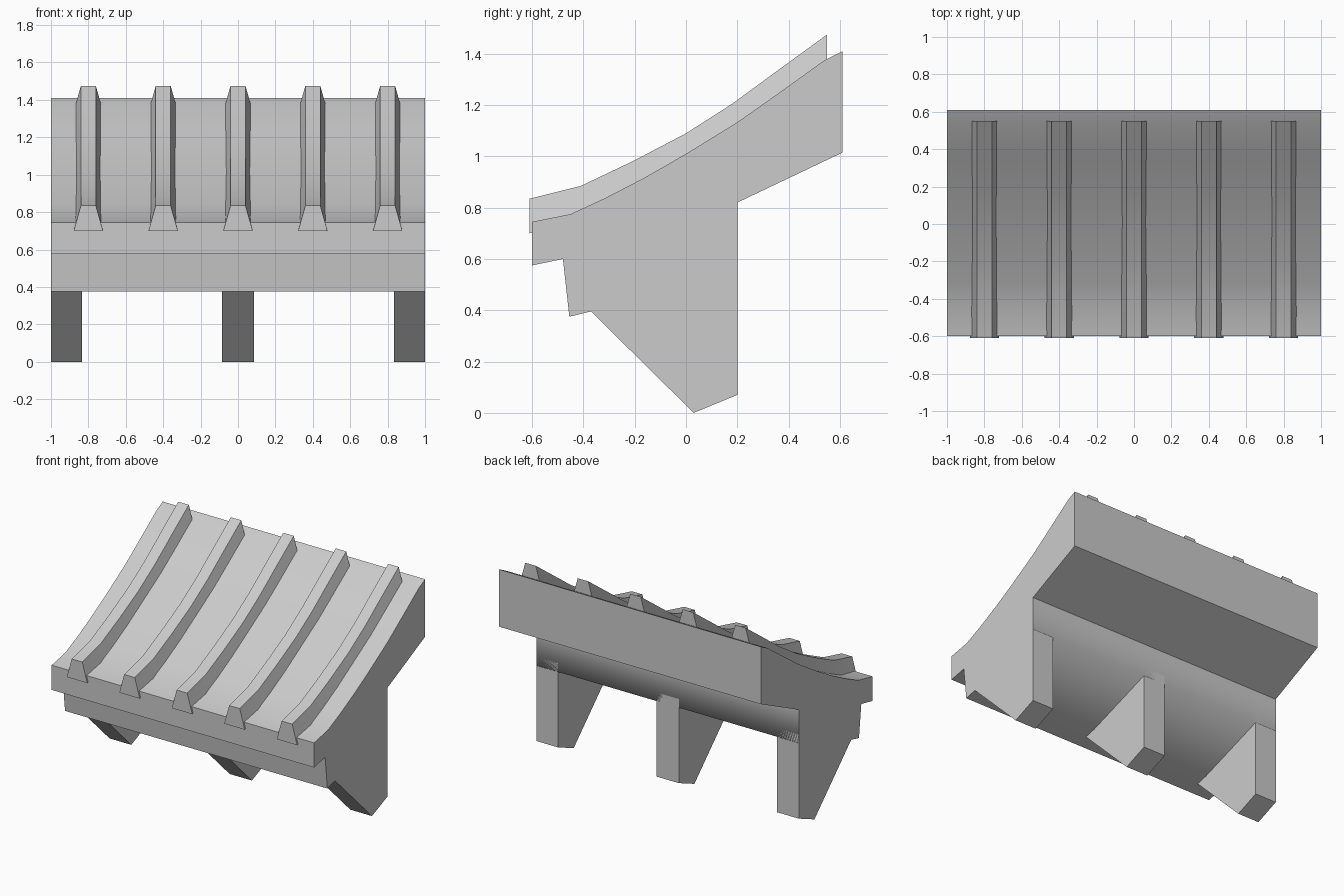
import bpy, bmesh, math

cube = bpy.data.objects.get("Cube")
if cube:
    bpy.data.objects.remove(cube, do_unlink=True)

grey = bpy.data.materials.new("plain grey")
grey.use_nodes = True
colour = (0.6, 0.6, 0.6, 1)
grey.diffuse_color = colour
grey.node_tree.nodes["Principled BSDF"].inputs["Base Color"].default_value = colour


def loft(name, sections, soft=()):
    """Join equal-length rings of points, cap both ends, smooth the gentle edges."""
    bm = bmesh.new()
    rings = [[bm.verts.new(p) for p in ring] for ring in sections]
    n = len(rings[0])
    for a, b in zip(rings, rings[1:]):
        for i in range(n):
            j = (i + 1) % n
            bm.faces.new((a[i], a[j], b[j], b[i]))
    bm.faces.new(rings[0])
    bm.faces.new(rings[-1][::-1])
    bmesh.ops.recalc_face_normals(bm, faces=bm.faces)
    for f in bm.faces:
        f.smooth = True
    for e in bm.edges:
        softened = all(v in [r[k] for r in rings for k in soft] for v in e.verts)
        e.smooth = softened or e.calc_face_angle(math.pi) < math.radians(25)
    mesh = bpy.data.meshes.new(name)
    bm.to_mesh(mesh)
    bm.free()
    mesh.materials.append(grey)
    ob = bpy.data.objects.new(name, mesh)
    bpy.context.collection.objects.link(ob)
    return ob


def extrude_x(name, profile, x0, x1, soft=()):
    return loft(name, [[(x, y, z) for y, z in profile] for x in (x0, x1)], soft)


# Roof body: curved top, front lip, rear overhang, back wall and underside
underside = [(0.61, 1.015), (0.4, 0.915), (0.2, 0.82), (0.2, 0.59),
             (-0.29, 0.415), (-0.455, 0.375), (-0.48, 0.6), (-0.6, 0.575)]
top = [(-0.6, 0.745), (-0.45, 0.775), (-0.32, 0.835), (-0.16, 0.918), (0, 1.01),
       (0.2, 1.133), (0.37, 1.253), (0.54, 1.375), (0.61, 1.41)]
extrude_x("roof_body", underside + top, -1, 1, soft=[3])

# Brackets below the roof
bracket = [(0.2, 0.65), (0.2, 0.07), (0.03, 0), (-0.37, 0.395), (-0.3, 0.45)]
for side, x0, x1 in (("right", -1, -0.835), ("middle", -0.085, 0.085), ("left", 0.835, 1)):
    extrude_x(side + "_bracket", bracket, x0, x1)

# Ribs: a tapered section swept along the roof curve
crest = [(-0.61, 0.835), (-0.41, 0.885), (-0.2, 0.985), (0, 1.09),
         (0.18, 1.205), (0.36, 1.337), (0.55, 1.475)]
for k in range(5):
    cx = 0.4 * (k - 2)
    loft(f"roof_rib_{k + 1}", [[(cx - 0.078, y, z - 0.135), (cx + 0.078, y, z - 0.135),
                               (cx + 0.04, y, z), (cx - 0.04, y, z)] for y, z in crest])
